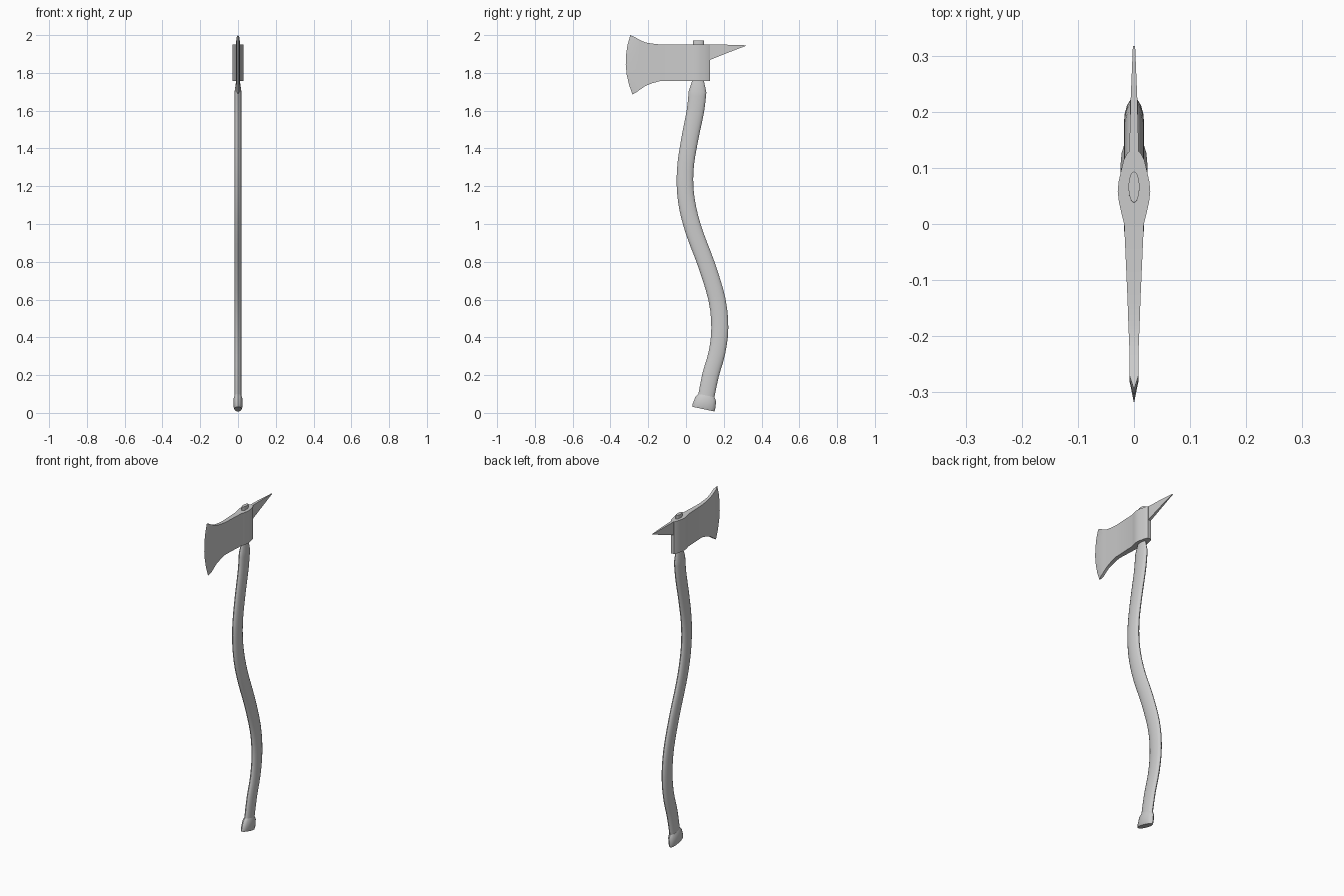
import bpy, bmesh, math
from mathutils import Vector

if "Cube" in bpy.data.objects:
    bpy.data.objects.remove(bpy.data.objects["Cube"])


def finish(bm, name, angle):
    bmesh.ops.remove_doubles(bm, verts=bm.verts, dist=1e-5)
    bmesh.ops.recalc_face_normals(bm, faces=bm.faces)
    mesh = bpy.data.meshes.new(name)
    bm.to_mesh(mesh)
    bm.free()
    ob = bpy.data.objects.new(name, mesh)
    bpy.context.collection.objects.link(ob)
    bpy.ops.object.select_all(action='DESELECT')
    ob.select_set(True)
    bpy.context.view_layer.objects.active = ob
    bpy.ops.object.shade_smooth_by_angle(angle=math.radians(angle))
    return ob


def loft(name, stations, sides=16, angle=35):
    """Oval rings along a path in the YZ plane: (y, z, half depth, half width)."""
    bm = bmesh.new()
    rings = []
    for i, (y, z, depth, width) in enumerate(stations):
        a, b = stations[max(i - 1, 0)], stations[min(i + 1, len(stations) - 1)]
        t = Vector((b[0] - a[0], b[1] - a[1])).normalized()
        ring = []
        for k in range(sides):
            ang = 2 * math.pi * k / sides
            d = depth * math.cos(ang)
            ring.append(bm.verts.new((width * math.sin(ang), y + d * t.y, z - d * t.x)))
        rings.append(ring)
    for r, s in zip(rings, rings[1:]):
        for k in range(sides):
            j = (k + 1) % sides
            bm.faces.new((r[k], r[j], s[j], s[k]))
    bm.faces.new(rings[0])
    bm.faces.new(rings[-1])
    return finish(bm, name, angle)


def slab(name, columns, angle=25):
    """Mirrored plate from columns of (half width, [(y, z), ...])."""
    bm = bmesh.new()
    sides = [[[bm.verts.new((s * w, y, z)) for y, z in pts] for w, pts in columns]
             for s in (-1, 1)]
    rows = len(columns[0][1])
    for g in sides:
        for a, b in zip(g, g[1:]):
            for r in range(rows - 1):
                bm.faces.new((a[r], b[r], b[r + 1], a[r + 1]))
    left, right = sides
    for i in range(len(columns) - 1):
        for r in (0, rows - 1):
            bm.faces.new((left[i][r], left[i + 1][r], right[i + 1][r], right[i][r]))
    for i in (0, -1):
        if columns[i][0] > 0:
            for r in range(rows - 1):
                bm.faces.new((left[i][r], left[i][r + 1], right[i][r + 1], right[i][r]))
    return finish(bm, name, angle)


def smooth_path(pts, steps=3):
    """Catmull-Rom resampling of the station list."""
    out = []
    P = [Vector(p) for p in pts]
    for i in range(len(P) - 1):
        a, b, c, d = P[max(i - 1, 0)], P[i], P[i + 1], P[min(i + 2, len(P) - 1)]
        for k in range(steps):
            t = k / steps
            out.append(tuple(0.5 * (2 * b + (c - a) * t + (2 * a - 5 * b + 4 * c - d) * t * t
                                    + (3 * b - a - 3 * c + d) * t ** 3)))
    return out + [tuple(P[-1])]


# curved handle
W = 0.018
curve = [(0.104, 0.07, 0.043, W), (0.130, 0.20, 0.044, W), (0.164, 0.32, 0.044, W),
         (0.179, 0.45, 0.045, W), (0.164, 0.60, 0.045, W), (0.110, 0.78, 0.045, W),
         (0.046, 0.95, 0.045, W), (0.010, 1.08, 0.045, W), (-0.005, 1.20, 0.044, W),
         (-0.001, 1.32, 0.044, W), (0.022, 1.46, 0.045, W), (0.050, 1.60, 0.046, W),
         (0.061, 1.70, 0.047, W)]
loft("handle", smooth_path(curve) + [(0.064, 1.757, 0.031, 0.010)])

# handle tongue passing through the head
loft("handle_tongue", [(0.065, 1.745, 0.030, 0.010), (0.066, 1.972, 0.028, 0.010)], 12)

# knob at the foot of the handle
loft("handle_knob", [(0.092, 0.020, 0.060, 0.019), (0.095, 0.034, 0.061, 0.024),
                     (0.105, 0.074, 0.056, 0.024), (0.109, 0.092, 0.043, W)])

# axe head: eye, cheeks, flared blade and bevelled edge
ROWS = 7
TOP, BOTTOM = 1.95, 1.757


def column(w, y, z0=BOTTOM, z1=TOP):
    return w, [(y, z0 + (z1 - z0) * r / (ROWS - 1)) for r in range(ROWS)]


def edge_column(w, y0, y1, bulge, z0, z1):
    pts = []
    for r in range(ROWS):
        t = r / (ROWS - 1)
        pts.append((y0 + (y1 - y0) * t - bulge * 4 * t * (1 - t), z0 + (z1 - z0) * t))
    return w, pts


head = [column(w, y) for y, w in [(0.128, 0.011), (0.115, 0.018), (0.095, 0.023),
                                  (0.075, 0.0275), (0.058, 0.029), (0.040, 0.027),
                                  (0.022, 0.023), (0.0, 0.0175)]]
head += [column(0.0115, -0.135), column(0.010, -0.18, 1.745, 1.955),
         column(0.0085, -0.215, 1.731, 1.961), column(0.008, -0.242, 1.712, 1.973),
         edge_column(0.008, -0.262, -0.270, 0.014, 1.698, 1.989),
         edge_column(0.0, -0.283, -0.295, 0.030, 1.685, 2.0)]
slab("axe_head", head)

# back spike
slab("spike", [(0.009, [(0.110, 1.862), (0.110, 1.95)]),
               (0.006, [(0.220, 1.906), (0.220, 1.949)]),
               (0.002, [(0.317, 1.943), (0.317, 1.946)])])
